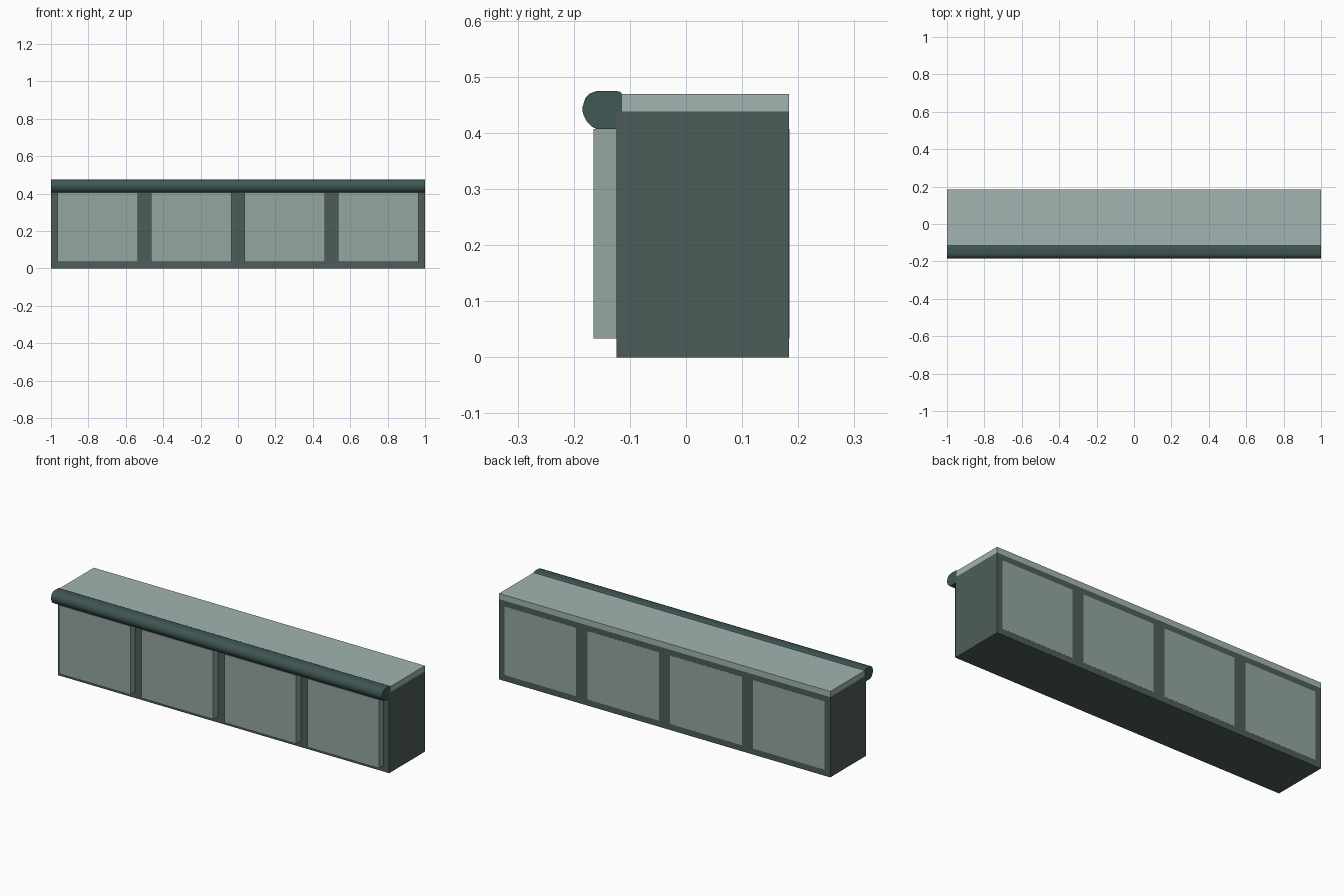
import bpy, bmesh, math

if "Cube" in bpy.data.objects:
    bpy.data.objects.remove(bpy.data.objects["Cube"])


def material(name, color):
    m = bpy.data.materials.new(name)
    m.diffuse_color = (*color, 1)
    m.use_nodes = True
    m.node_tree.nodes["Principled BSDF"].inputs["Base Color"].default_value = m.diffuse_color
    return m


FRAME = material("frame_green", (0.075, 0.108, 0.098))
PANEL = material("panel_green", (0.30, 0.38, 0.35))
TOP = material("top_grey", (0.36, 0.46, 0.44))
ROLL = material("trim_teal", (0.05, 0.095, 0.09))


def finish(name, bm, mat):
    bmesh.ops.recalc_face_normals(bm, faces=bm.faces)
    me = bpy.data.meshes.new(name)
    bm.to_mesh(me)
    bm.free()
    me.materials.append(mat)
    ob = bpy.data.objects.new(name, me)
    bpy.context.collection.objects.link(ob)
    return ob


def box(name, lo, hi, mat):
    bm = bmesh.new()
    bmesh.ops.create_cube(bm, size=1)
    for v in bm.verts:
        v.co = [(a + b) / 2 + c * (b - a) for a, b, c in zip(lo, hi, v.co)]
    return finish(name, bm, mat)


# Four square bays, each a dark body with a lighter panel passing through it
for i in range(4):
    x = -1 + 0.5 * i
    box(f"bay_body_{i + 1}", (x, -0.124, 0), (x + 0.5, 0.184, 0.438), FRAME)
    box(f"bay_panel_{i + 1}", (x + 0.034, -0.165, 0.033),
        (x + 0.466, 0.1845, 0.407), PANEL)

# Flat top slab
box("top_slab", (-1, -0.114, 0.438), (1, 0.184, 0.469), TOP)

# Rounded front edge: (y, z) profile extruded along x
profile = [(-0.113, 0.407), (-0.160, 0.407), (-0.168, 0.411), (-0.177, 0.420),
           (-0.1835, 0.434), (-0.185, 0.444), (-0.179, 0.463), (-0.172, 0.470),
           (-0.159, 0.4745), (-0.124, 0.4745), (-0.117, 0.473), (-0.113, 0.468)]
bm = bmesh.new()
face = bm.faces.new([bm.verts.new((-1, y, z)) for y, z in profile])
ext = bmesh.ops.extrude_face_region(bm, geom=[face], use_keep_orig=True)
bmesh.ops.translate(bm, vec=(2, 0, 0),
                    verts=[g for g in ext["geom"] if isinstance(g, bmesh.types.BMVert)])
roll = finish("rounded_front_edge", bm, ROLL)
bpy.context.view_layer.objects.active = roll
roll.select_set(True)
bpy.ops.object.shade_smooth_by_angle(angle=math.radians(40))
